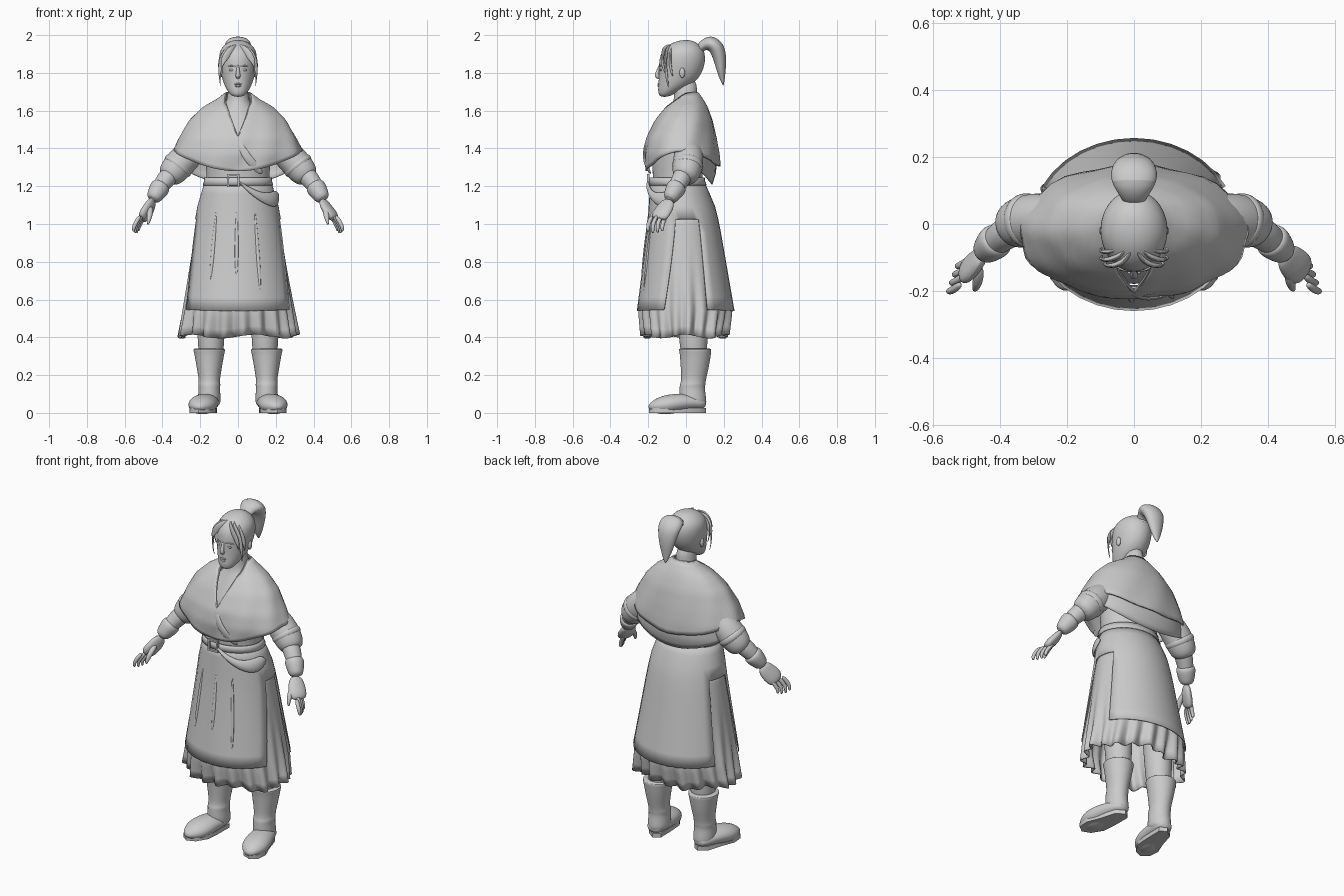
import bpy, bmesh, math
from mathutils import Vector, Matrix

if "Cube" in bpy.data.objects:
    bpy.data.objects.remove(bpy.data.objects["Cube"])

grey = bpy.data.materials.new("plain grey")
grey.use_nodes = True
grey.diffuse_color = (0.6, 0.6, 0.6, 1)
grey.node_tree.nodes["Principled BSDF"].inputs["Base Color"].default_value = (0.6, 0.6, 0.6, 1)


def finish(name, bm, subdiv=0, thick=0, angle=50):
    bmesh.ops.recalc_face_normals(bm, faces=bm.faces)
    mesh = bpy.data.meshes.new(name)
    bm.to_mesh(mesh)
    bm.free()
    mesh.materials.append(grey)
    obj = bpy.data.objects.new(name, mesh)
    bpy.context.collection.objects.link(obj)
    if thick:
        mod = obj.modifiers.new("thickness", 'SOLIDIFY')
        mod.thickness, mod.offset = thick, 0
    if subdiv:
        obj.modifiers.new("smooth", 'SUBSURF').levels = subdiv
        obj.modifiers["smooth"].render_levels = subdiv
    bpy.ops.object.select_all(action='DESELECT')
    obj.select_set(True)
    bpy.context.view_layer.objects.active = obj
    bpy.ops.object.shade_smooth_by_angle(angle=math.radians(angle))


def skin(rings, closed=True, skip=lambda row, col: False):
    """Join rows of points into a surface, capped when closed."""
    bm = bmesh.new()
    rows = [[bm.verts.new(p) for p in ring] for ring in rings]
    n = len(rows[0])
    for r, (a, b) in enumerate(zip(rows, rows[1:])):
        for i in range(n if closed else n - 1):
            j = (i + 1) % n
            if not skip(r, i):
                bm.faces.new((a[i], a[j], b[j], b[i]))
    if closed:
        bm.faces.new(rows[0])
        bm.faces.new(rows[-1])
    return bm


def lerp(table, x):
    """Read a row of values from a table sorted by its first column."""
    if x <= table[0][0]:
        return table[0][1:]
    for p, q in zip(table, table[1:]):
        if x <= q[0]:
            t = (x - p[0]) / (q[0] - p[0])
            return [u + (v - u) * t for u, v in zip(p[1:], q[1:])]
    return table[-1][1:]


def around(section, a, z, grow=0.0, cx=0.0):
    """Point at angle a from the front on an oval (half width, front, back)."""
    rx, front, back = section
    return Vector((cx + (rx + grow) * math.sin(a),
                   (front + back) / 2 - ((back - front) / 2 + grow) * math.cos(a), z))


def loft(name, table, n=16, cx=0.0, subdiv=2):
    rings = [[around(row[1:], math.tau * i / n, row[0], 0, cx) for i in range(n)] for row in table]
    finish(name, skin(rings), subdiv)


def sheet(name, table, top, bottom, span=math.pi, cols=32, rows=10, grow=0.0, power=1.0, mid=0.0,
          wave=lambda a, t: 0, lean=lambda a, z: 0, thick=0.006, skip=lambda row, col: False):
    """Cloth lying on a profile, between two heights that vary with the angle."""
    rings = []
    for r in range(rows + 1):
        t, ring = r / rows, []
        for c in range(cols + 1):
            s = 2 * c / cols - 1
            a = math.copysign(abs(s) ** power, s) * span
            z = top(a) + (bottom(a) - top(a)) * t
            ring.append(around(lerp(table, z), a + mid + lean(a, z), z, grow + wave(a, t)))
        rings.append(ring)
    bm = skin(rings, False, skip)
    bmesh.ops.remove_doubles(bm, verts=bm.verts, dist=0.0003)
    finish(name, bm, 0, thick)


def tube(name, path, radii, n=10, flat=1.0, side=(1, 0, 0), subdiv=2):
    """Round or flattened tube; flat scales the thickness across the side axis."""
    pts, rings = [Vector(p) for p in path], []
    for i, p in enumerate(pts):
        d = (pts[min(i + 1, len(pts) - 1)] - pts[max(i - 1, 0)]).normalized()
        v = d.cross(Vector(side)).normalized()
        u = v.cross(d)
        rings.append([p + radii[i] * (u * math.cos(k) + v * math.sin(k) * flat)
                      for k in (math.tau * j / n for j in range(n))])
    finish(name, skin(rings), subdiv)


def blob(name, loc, size):
    bm = bmesh.new()
    bmesh.ops.create_uvsphere(bm, u_segments=14, v_segments=8, radius=1,
                              matrix=Matrix.Translation(loc) @ Matrix.Diagonal((*size, 1)))
    finish(name, bm)


def box(name, loc, size):
    bm = bmesh.new()
    bmesh.ops.create_cube(bm, size=1, matrix=Matrix.Translation(loc) @ Matrix.Diagonal((*size, 1)))
    finish(name, bm, angle=30)


# Torso, neck and head
loft("torso", [(1.1, .175, -.17, .1), (1.18, .17, -.175, .09), (1.25, .168, -.178, .088),
               (1.35, .18, -.185, .1), (1.45, .19, -.175, .11), (1.55, .15, -.12, .1),
               (1.62, .08, -.08, .075), (1.66, .054, -.06, .058), (1.78, .052, -.07, .064)])
loft("head", [(1.672, .03, -.14, -.09), (1.7, .054, -.15, -.04), (1.735, .074, -.148, .03),
              (1.78, .09, -.146, .078), (1.84, .101, -.146, .102), (1.89, .104, -.142, .106),
              (1.93, .093, -.118, .092), (1.962, .058, -.073, .058), (1.974, .02, -.02, .02)])
tube("nose", [(0, -.138, 1.845), (0, -.148, 1.81), (0, -.158, 1.785), (0, -.138, 1.77)],
     [.006, .009, .015, .01])
blob("upper_lip", (0, -.145, 1.741), (.02, .007, .005))
blob("lower_lip", (0, -.144, 1.731), (.016, .008, .006))

# Ponytail and front locks
tube("ponytail", [(0, .06, 1.91), (0, .085, 1.945), (0, .125, 1.963), (0, .165, 1.935),
                  (0, .182, 1.87), (0, .187, 1.8), (0, .198, 1.73)],
     [.03, .045, .074, .074, .056, .037, .004], flat=.64)
tube("hair_tie", [(0, .062, 1.91), (0, .082, 1.935)], [.036, .038], flat=.9)
for s, side in ((1, "left"), (-1, "right")):
    for k, (dx, dy, low) in enumerate(((.0, .012, 1.72), (-.012, -.006, 1.8), (.002, .035, 1.78))):
        tube(f"{side}_hair_lock_{k}",
             [(s * .004, -.07 + dy, 1.946), (s * (.045 + dx), -.112 + dy, 1.926),
              (s * (.085 + dx), -.12 + dy, 1.88), (s * (.101 + dx), -.118 + dy, (1.88 + low) / 2),
              (s * (.092 + dx), -.105 + dy, low)],
             [.01, .024, .02, .011, .002], flat=.4, side=(0, 0, 1))
    blob(f"{side}_ear", (s * .094, -.02, 1.8), (.01, .015, .027))
    blob(f"{side}_eye", (s * .034, -.133, 1.815), (.015, .007, .006))
    tube(f"{side}_eyebrow", [(s * .012, -.142, 1.834), (s * .035, -.138, 1.84), (s * .06, -.122, 1.834)],
         [.002, .004, .002], side=(0, 0, 1))

# Pleated underskirt and the overskirt with a slit at each side
skirt = [(.4, .327, -.238, .228), (.54, .305, -.258, .255), (.8, .262, -.225, .21),
         (1.0, .23, -.202, .175), (1.1, .212, -.195, .15), (1.18, .188, -.19, .115),
         (1.23, .172, -.186, .092), (1.3, .172, -.186, .092)]
sheet("underskirt", skirt, lambda a: 1.05, lambda a: .405 + .01 * math.sin(a * 5), cols=192, rows=14,
      grow=-.013, wave=lambda a, t: .018 * t ** 3 * (math.sin(a * 20) + .5 * math.sin(a * 9) - .5))


def slit_lean(a, z):
    """Swing the front edge of the slit backward toward its top."""
    return math.copysign(.25, a) * min(1, max(0, (z - .54) / .48)) * max(0, 1 - abs(abs(a) - 1.1) / .9)


sheet("overskirt", skirt, lambda a: 1.23, lambda a: .54 + .008 * math.sin(a) ** 2, cols=34,
      rows=10, lean=slit_lean, thick=.004,
      skip=lambda row, col: row >= 3 and 6 <= (col - 17 if col >= 17 else 16 - col) < 11)
for k, (a, low) in enumerate(((-.55, .7), (-.03, .72), (.42, .64))):
    zs = [1.08 + (low - 1.08) * i / 5 for i in range(6)]
    tube(f"overskirt_fold_{k}", [around(lerp(skirt, z), a, z) for z in zs],
         [.003, .007, .01, .011, .01, .003], flat=.7)

# Belt, buckle and hanging sash
sheet("belt", skirt, lambda a: 1.245, lambda a: 1.205, cols=40, rows=2, grow=.004)
for k in (-1, 1):
    box(f"buckle_post_{k}", (-.025 + k * .028, -.2, 1.23), (.01, .014, .07))
    box(f"buckle_bar_{k}", (-.025, -.2, 1.23 + k * .03), (.056, .014, .01))

rings = []
for a, z, w in ((.05, 1.215, .5), (.3, 1.175, .9), (.6, 1.14, 1), (.9, 1.125, 1.1), (1.2, 1.135, 1),
                (1.5, 1.16, .5)):
    rings.append([around(lerp(skirt, z + k * w * .035), a - k * .1, z + k * w * .035,
                         .01 + .012 * (1 - k * k)) for k in (-1, -.5, 0, .5, 1)])
finish("waist_sash", skin(rings, False), 2, .01)

# Shawl: V-necked outer layer and lower back layer
shawl = [(1.2, .3, -.205, .15), (1.28, .335, -.212, .175), (1.37, .344, -.218, .17),
         (1.45, .308, -.207, .158), (1.55, .25, -.16, .137), (1.62, .178, -.107, .11),
         (1.66, .105, -.062, .087), (1.695, .062, -.02, .06)]
neckline = [(0, 1.46), (.15, 1.55), (.33, 1.62), (.75, 1.665), (1.1, 1.69), (3.2, 1.695)]
sheet("shawl", shawl, lambda a: lerp(neckline, abs(a))[0],
      lambda a: 1.385 - (.105 if math.cos(a) > 0 else .08) * math.cos(a) ** 2,
      cols=64, rows=16, power=1.7, wave=lambda a, t: .005 * t * math.sin(a * 9 + t * 5), thick=.01)
sheet("shawl_under_layer", shawl, lambda a: 1.5, lambda a: 1.36 - .15 * math.cos(a), span=1.4,
      cols=24, grow=-.016, mid=math.pi)
tube("shawl_collar", [around(lerp(shawl, lerp(neckline, abs(a))[0]), a, lerp(neckline, abs(a))[0])
                      for a in (math.pi * s * abs(s) / 144 for s in range(-12, 13))],
     [.007] * 25, n=6, side=(.1, .2, 1), subdiv=1)
tube("shawl_tail", [(-.005, -.207, 1.45), (.03, -.224, 1.38), (.075, -.218, 1.32), (.13, -.185, 1.265)],
     [.014, .022, .024, .016], flat=.35, side=(1, 0, .6))

# Arms, hands and boots on both sides
for s, side in ((1, "left"), (-1, "right")):
    def limb(name, path, radii, **opts):
        tube(f"{side}_{name}", [(s * x, y, z) for x, y, z in path], radii, **opts)

    limb("sleeve", [(.15, .005, 1.46), (.22, .012, 1.405), (.28, .014, 1.35), (.325, .008, 1.3),
                    (.36, -.002, 1.257), (.378, -.012, 1.235)], [.06, .076, .085, .085, .076, .05],
         side=(0, 1, 0))
    limb("rolled_sleeve", [(.3, .012, 1.33), (.318, .01, 1.308), (.336, .005, 1.285)],
         [.082, .091, .082], side=(0, 1, 0))
    limb("forearm", [(.34, -.005, 1.28), (.385, -.028, 1.235), (.42, -.057, 1.185), (.455, -.095, 1.12)],
         [.055, .053, .043, .033], side=(0, 1, 0))
    limb("cuff", [(.402, -.04, 1.21), (.412, -.05, 1.195), (.437, -.073, 1.155), (.454, -.09, 1.125)],
         [.045, .06, .048, .036], side=(0, 1, 0))
    limb("palm", [(.448, -.086, 1.13), (.466, -.108, 1.09), (.492, -.132, 1.055), (.511, -.146, 1.022)],
         [.034, .052, .056, .044], flat=.5, side=(.5, 1, 0))
    for k in range(4):
        o = (k - 1.5) * .025
        x, y, drop = .515 + o * .35, -.15 - o, .01 * abs(k - 1.6)
        limb(f"finger_{k}", [(x - .012, y + .01, 1.045), (x + .012, y - .01, 1.01),
                             (x + .026, y - .014, .98), (x + .024, y - .012, .945 + drop)],
             [.012, .014, .012, .007], n=6, side=(0, 1, 0))
    limb("thumb", [(.462, -.125, 1.09), (.465, -.165, 1.06), (.472, -.19, 1.025), (.477, -.198, .995)],
         [.016, .018, .013, .006], n=8)
    loft(f"{side}_leg", [(.25, .06, -.02, .11), (.36, .072, -.035, .115), (.6, .08, -.06, .12),
                         (1.0, .085, -.08, .1)], cx=s * .143)
    loft(f"{side}_boot_shaft", [(.03, .055, -.02, .11), (.07, .064, -.04, .11), (.13, .056, -.035, .1),
                                (.15, .062, -.035, .105), (.17, .055, -.025, .105), (.25, .07, -.03, .125),
                                (.32, .082, -.035, .135), (.338, .089, -.042, .138), (.343, .07, -.03, .12)],
         cx=s * .152)
    limb("boot_foot", [(.15, .108, .045), (.152, .06, .054), (.172, -.02, .056), (.187, -.09, .045),
                       (.2, -.15, .036), (.212, -.2, .03)], [.035, .06, .073, .082, .068, .02],
         n=12, flat=.68)
    outline = [(.15, .106), (.112, .08), (.114, -.03), (.12, -.11), (.16, -.175), (.21, -.195),
               (.25, -.165), (.256, -.1), (.224, -.02), (.197, .07)]
    finish(f"{side}_boot_sole", skin([[(s * x, y, z) for x, y in outline] for z in (0, .025)]))
